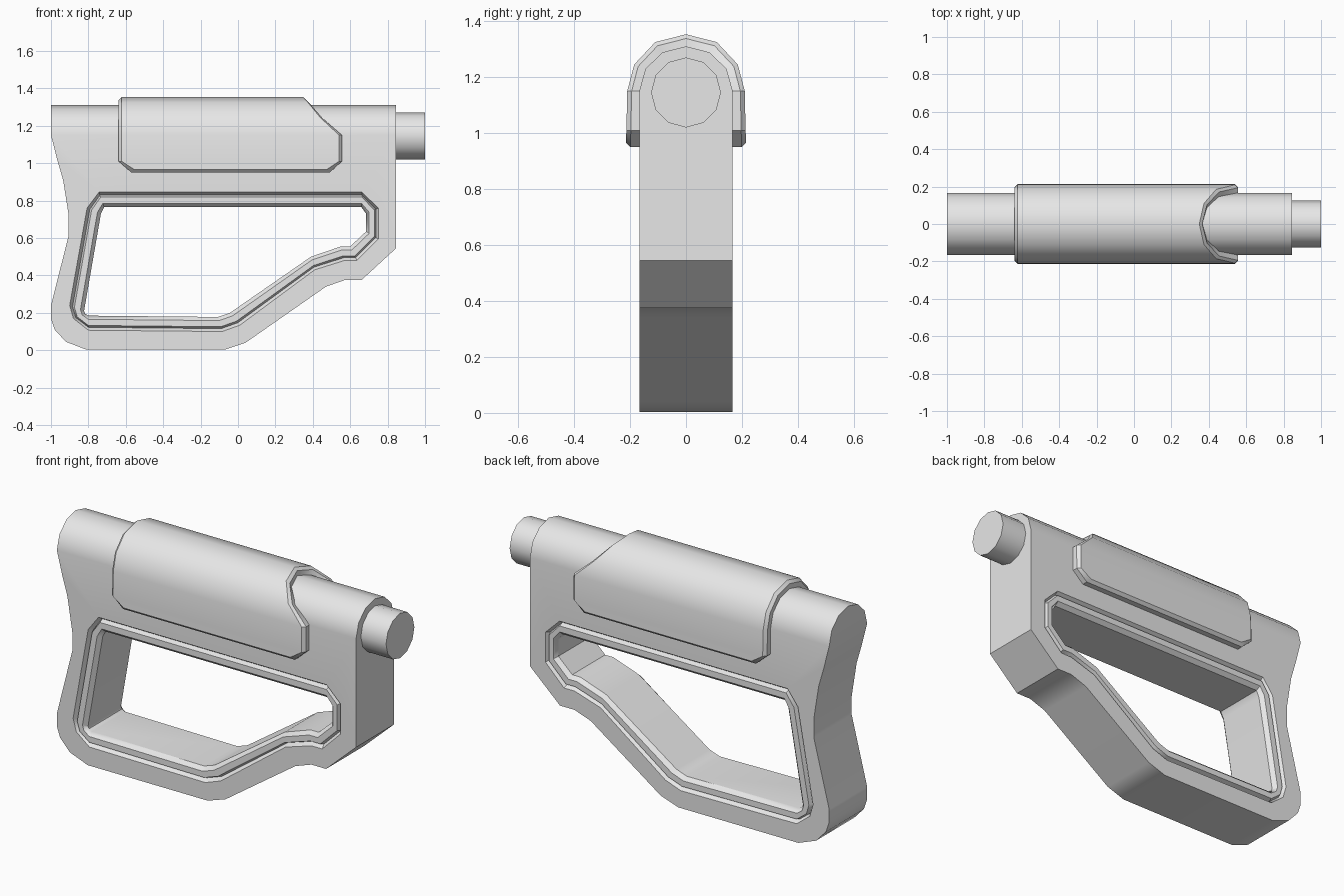
import bpy, bmesh, math
from mathutils import Vector

if "Cube" in bpy.data.objects:
    bpy.data.objects.remove(bpy.data.objects["Cube"], do_unlink=True)

grey = bpy.data.materials.new("light_grey")
grey.use_nodes = True
grey.diffuse_color = (0.8, 0.8, 0.8, 1)
grey.node_tree.nodes["Principled BSDF"].inputs["Base Color"].default_value = (0.8, 0.8, 0.8, 1)

HALF = 0.167      # half thickness of the body
AXIS = 1.15       # height where the rounded top begins


def finish(bm, name):
    bmesh.ops.remove_doubles(bm, verts=bm.verts, dist=0.0005)
    bmesh.ops.recalc_face_normals(bm, faces=bm.faces)
    mesh = bpy.data.meshes.new(name)
    bm.to_mesh(mesh)
    bm.free()
    mesh.materials.append(grey)
    obj = bpy.data.objects.new(name, mesh)
    bpy.context.collection.objects.link(obj)
    bpy.ops.object.select_all(action='DESELECT')
    bpy.context.view_layer.objects.active = obj
    obj.select_set(True)
    bpy.ops.object.shade_smooth_by_angle(angle=math.radians(35))
    mod = obj.modifiers.new("weighted_normals", 'WEIGHTED_NORMAL')
    mod.keep_sharp = True
    return obj


def strip(bm, a, b, closed=True):
    n = len(a)
    for i in range(n if closed else n - 1):
        j = (i + 1) % n
        bm.faces.new((a[i], a[j], b[j], b[i]))


# Body outline, from the upper left corner round to the upper right
outline = [(-1, AXIS), (-.967, 1.02), (-.935, .91), (-.905, .72), (-.905, .615),
           (-1, .24), (-1, .17), (-.98, .11), (-.92, .045), (-.81, .003), (-.07, .003),
           (.04, .04), (.47, .34), (.57, .375), (.66, .375), (.845, .545), (.845, AXIS)]
# Window: edge of the groove and edge of the hole
rim = [(-.743, .845), (-.807, .76), (-.9, .24), (-.88, .17), (-.8, .107), (-.085, .1),
       (.01, .134), (.41, .43), (.57, .48), (.636, .48), (.75, .594), (.75, .76), (.663, .845)]
hole = [(-.716, .765), (-.733, .73), (-.823, .21), (-.817, .195), (-.8, .185), (-.107, .178),
        (-.043, .2), (.39, .5), (.55, .555), (.6, .555), (.685, .635), (.685, .73), (.66, .765)]
# Groove, raised lip and inner bevel: (way from rim to hole, depth)
steps = [(0, 0), (.2, .025), (.33, 0), (.75, 0), (1, .022)]

bm = bmesh.new()
outers, inners = [], []
for side in (-1, 1):
    outer = [bm.verts.new((x, side * HALF, z)) for x, z in outline]
    rings = []
    for t, depth in steps:
        ring = []
        for a, b in zip(rim, hole):
            p = Vector(a).lerp(Vector(b), t)
            ring.append(bm.verts.new((p.x, side * (HALF - depth), p.y)))
        rings.append(ring)
    for a, b in zip(rings, rings[1:]):
        strip(bm, a, b)
    # Flat side around the window
    edges = []
    for loop in (outer, rings[0]):
        for i, v in enumerate(loop):
            w = loop[(i + 1) % len(loop)]
            edges.append(bm.edges.get((v, w)) or bm.edges.new((v, w)))
    bmesh.ops.triangle_fill(bm, edges=edges, use_beauty=True, normal=(0, side, 0))
    outers.append(outer)
    inners.append(rings[-1])
strip(bm, *outers, closed=False)
strip(bm, *inners)

# Rounded top with its two end caps
arcs = []
for k in (0, -1):
    middle = [bm.verts.new((outline[k][0], -HALF * math.cos(a), AXIS + .16 * math.sin(a)))
              for a in (math.pi * i / 6 for i in range(1, 6))]
    arc = [outers[0][k]] + middle + [outers[1][k]]
    bm.faces.new(arc)
    arcs.append(arc)
strip(bm, *arcs, closed=False)
finish(bm, "body")

# Cover wrapped over the top: rows of (y, z, left end, right end)
half_rows = [(.215, .95, -.57, .49), (.213, 1.01, -.638, .556), (.21, AXIS, -.638, .556),
             (.185, 1.245, -.638, .455), (.11, 1.325, -.638, .39)]
rows = ([(-y, z, l, r) for y, z, l, r in half_rows] + [(0, 1.353, -.638, .365)]
        + half_rows[::-1])


def cover_loop(bm, scale, inset):
    left, right = [], []
    for y, z, l, r in rows:
        if z > AXIS:
            z = AXIS + (z - AXIS) * scale
        elif z < 1:
            z += inset
        left.append(bm.verts.new((l + inset, y * scale, z)))
        right.append(bm.verts.new((r - inset, y * scale, z)))
    return left, right


bm = bmesh.new()
top = cover_loop(bm, 1, .016)
bevel = cover_loop(bm, .925, 0)
base = cover_loop(bm, .75, 0)
strip(bm, *top, closed=False)
loops = [l + r[::-1] for l, r in (top, bevel, base)]
strip(bm, loops[0], loops[1])
strip(bm, loops[1], loops[2])
strip(bm, *base, closed=False)
finish(bm, "top_cover")

# Round bar at the right end
bm = bmesh.new()
ends = [[bm.verts.new((x, .125 * math.sin(a), 1.145 + .125 * math.cos(a)))
         for a in (math.tau * i / 12 for i in range(12))] for x in (.83, 1)]
strip(bm, *ends)
for end in ends:
    bm.faces.new(end)
finish(bm, "end_bar")
